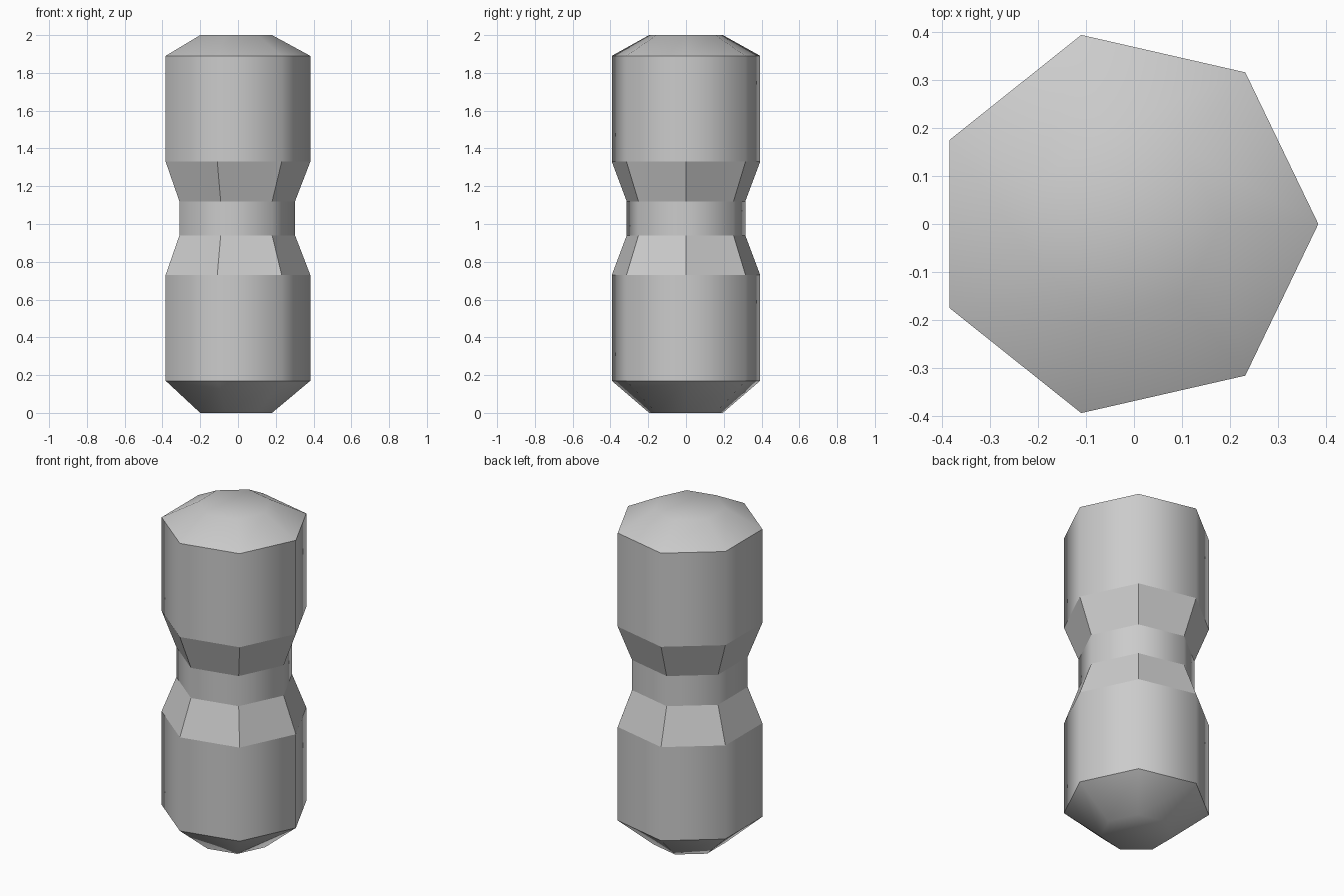
import bpy, bmesh
from math import cos, sin, tau

if "Cube" in bpy.data.objects:
    bpy.data.objects.remove(bpy.data.objects["Cube"])

SIDES = 7
CX = -0.02  # shifts the heptagon so its bounds are centred

# (height, radius) from bottom to top
PROFILE = [(0, 0.2), (0.17, 0.403), (0.73, 0.403), (0.94, 0.322),
           (1.12, 0.322), (1.33, 0.403), (1.89, 0.403), (2, 0.2)]
FLAT_BANDS = {2, 4}  # tapers beside the neck are faceted

bm = bmesh.new()

# Rings of the turned body
rings = [[bm.verts.new((CX + r * cos(tau * i / SIDES), r * sin(tau * i / SIDES), z))
          for i in range(SIDES)] for z, r in PROFILE]

# Bands between the rings
for b, (lo, hi) in enumerate(zip(rings, rings[1:])):
    for i in range(SIDES):
        j = (i + 1) % SIDES
        f = bm.faces.new((lo[i], lo[j], hi[j], hi[i]))
        f.smooth = b not in FLAT_BANDS

# End caps
bm.faces.new(rings[0][::-1]).smooth = True
bm.faces.new(rings[-1]).smooth = True

# Hard creases around every inner ring
for ring in rings[1:-1]:
    for i in range(SIDES):
        bm.edges.get((ring[i], ring[(i + 1) % SIDES])).smooth = False

mesh = bpy.data.meshes.new("grooved_capsule")
bm.to_mesh(mesh)
bm.free()
obj = bpy.data.objects.new("grooved_capsule", mesh)
bpy.context.collection.objects.link(obj)
